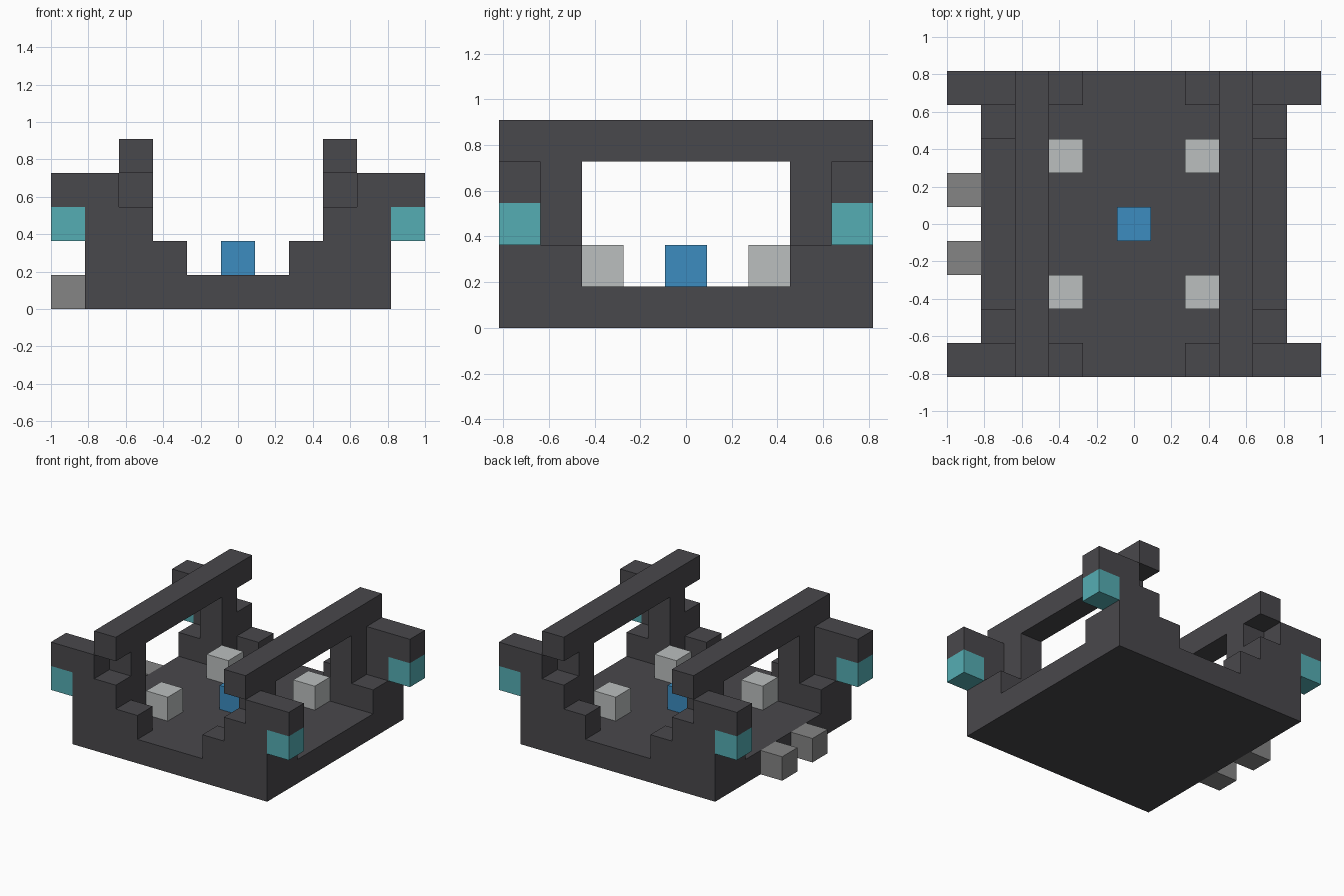
import bpy
import bmesh
from itertools import product
from math import radians
from mathutils import Vector

UNIT = 2 / 11  # edge of one block

old = bpy.data.objects.get("Cube")
if old:
    bpy.data.objects.remove(old, do_unlink=True)


def material(name, rgb):
    """Flat material from an sRGB 0-255 colour."""
    linear = [((c / 255 + 0.055) / 1.055) ** 2.4 for c in rgb]
    mat = bpy.data.materials.new(name)
    mat.use_nodes = True
    mat.diffuse_color = (*linear, 1)
    bsdf = mat.node_tree.nodes["Principled BSDF"]
    bsdf.inputs["Base Color"].default_value = (*linear, 1)
    return mat


def block_object(name, cells, mat):
    """Join unit blocks into one shell, keeping only the exposed faces."""
    bm = bmesh.new()
    for cell in cells:
        centre = Vector(cell) + Vector((0, 0, 0.5))
        for axis, sign in product(range(3), (-1, 1)):
            step = [0, 0, 0]
            step[axis] = sign
            if tuple(c + s for c, s in zip(cell, step)) in cells:
                continue
            normal = Vector(step)
            u = Vector([float(i == (axis + 1) % 3) for i in range(3)])
            v = normal.cross(u)
            corners = (-u - v, u - v, u + v, v - u)
            bm.faces.new([bm.verts.new((centre + (normal + c) / 2) * UNIT)
                          for c in corners])
    bmesh.ops.remove_doubles(bm, verts=bm.verts[:], dist=0.001)
    bmesh.ops.dissolve_limit(bm, angle_limit=radians(1), verts=bm.verts[:],
                             edges=bm.edges[:], delimit={'NORMAL'})
    mesh = bpy.data.meshes.new(name)
    bm.to_mesh(mesh)
    bm.free()
    mesh.materials.append(mat)
    obj = bpy.data.objects.new(name, mesh)
    bpy.context.collection.objects.link(obj)
    return obj


def span(xs, ys, zs):
    """All block positions within inclusive ranges."""
    return set(product(*(range(a, b + 1) for a, b in (xs, ys, zs))))


dark = material("dark_grey", (73, 72, 76))
teal = material("teal", (85, 174, 180))
blue = material("blue", (60, 140, 192))
light = material("light_grey", (187, 191, 191))
mid = material("mid_grey", (133, 133, 133))

# Frame: floor plate, then one corner and half rail mirrored to all sides
frame = span((-4, 4), (-4, 4), (0, 0))
quarter = (
    span((2, 4), (4, 4), (1, 1))      # low step of the end wall
    | span((3, 4), (4, 4), (2, 2))    # middle step
    | span((4, 5), (4, 4), (3, 3))    # outward bracket
    | span((3, 3), (3, 3), (1, 3))    # rail post
    | span((4, 4), (3, 3), (1, 1))    # side step
    | span((3, 3), (0, 4), (4, 4))    # top rail
)
for sx, sy in product((-1, 1), repeat=2):
    frame |= {(x * sx, y * sy, z) for x, y, z in quarter}
block_object("frame", frame, dark)

# Corner lamps below the brackets and pegs on the floor
for sx, sy in product((-1, 1), repeat=2):
    place = ("back" if sy > 0 else "front") + ("_left" if sx > 0 else "_right")
    block_object(place + "_lamp", {(5 * sx, 4 * sy, 2)}, teal)
    block_object(place + "_peg", {(2 * sx, 2 * sy, 1)}, light)

# Centre block and the two connectors on the right side
block_object("centre_core", {(0, 0, 1)}, blue)
for place, y in (("front", -1), ("back", 1)):
    block_object(place + "_connector", {(-5, y, 0)}, mid)
